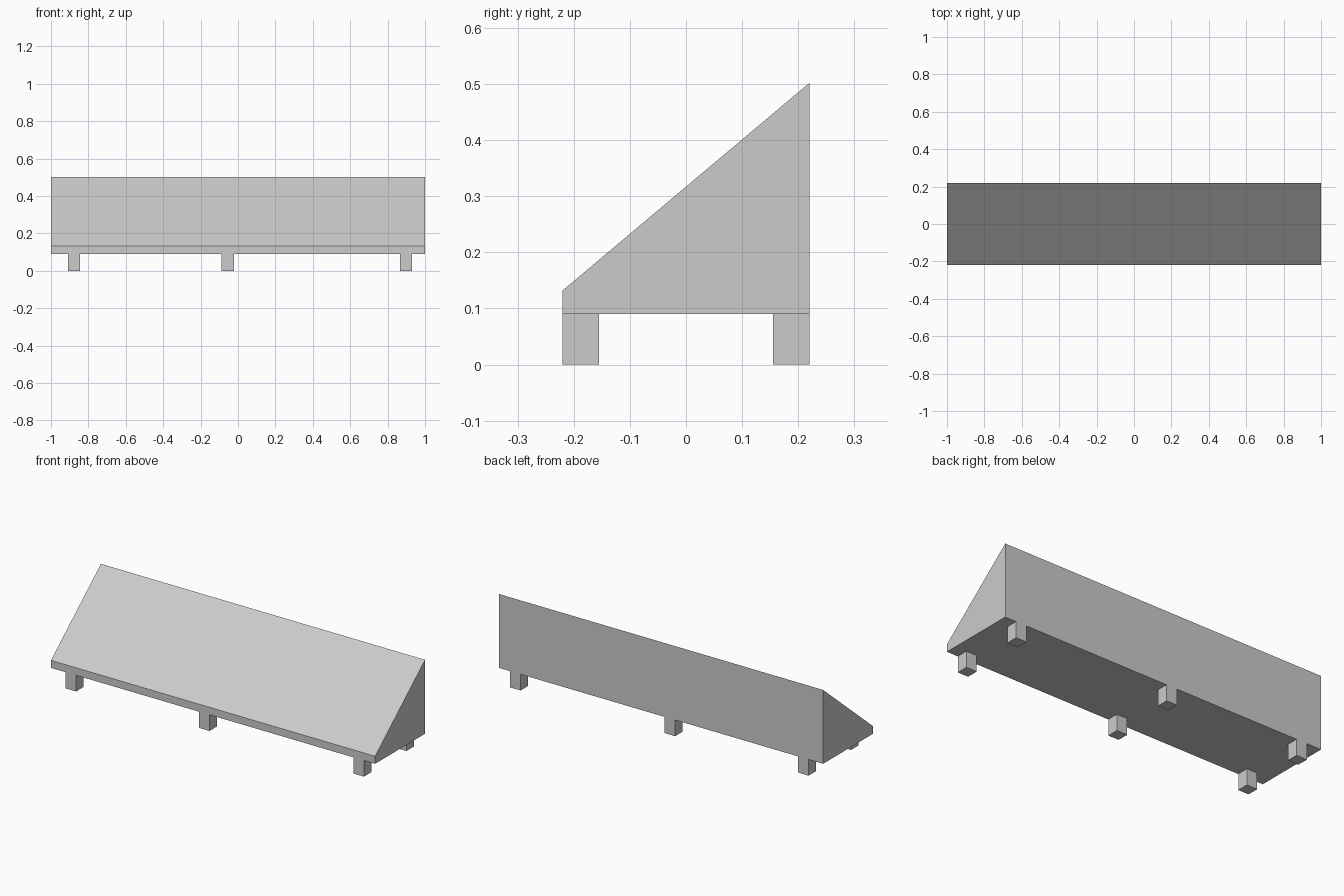
import bpy
import bmesh

cube = bpy.data.objects.get("Cube")
if cube:
    bpy.data.objects.remove(cube, do_unlink=True)

HALF_LENGTH, HALF_DEPTH = 1.0, 0.22
BASE, FRONT_TOP, BACK_TOP = 0.09, 0.132, 0.502
LEG = 0.065

grey = bpy.data.materials.new("light grey")
grey.use_nodes = True
grey.diffuse_color = (0.6, 0.6, 0.6, 1)
grey.node_tree.nodes["Principled BSDF"].inputs["Base Color"].default_value = (0.6, 0.6, 0.6, 1)


def extruded(name, profile, x0, x1):
    """Extrude a closed (y, z) profile along x."""
    bm = bmesh.new()
    face = bm.faces.new([bm.verts.new((x0, y, z)) for y, z in profile])
    result = bmesh.ops.extrude_face_region(bm, geom=[face])
    moved = [v for v in result["geom"] if isinstance(v, bmesh.types.BMVert)]
    bmesh.ops.translate(bm, verts=moved, vec=(x1 - x0, 0, 0))
    bmesh.ops.recalc_face_normals(bm, faces=bm.faces)
    mesh = bpy.data.meshes.new(name)
    bm.to_mesh(mesh)
    bm.free()
    mesh.materials.append(grey)
    obj = bpy.data.objects.new(name, mesh)
    bpy.context.collection.objects.link(obj)
    return obj


# Sloped body with a short upright front lip
extruded("sloped_body", [(-HALF_DEPTH, BASE), (HALF_DEPTH, BASE),
                         (HALF_DEPTH, BACK_TOP), (-HALF_DEPTH, FRONT_TOP)],
         -HALF_LENGTH, HALF_LENGTH)

# Three legs along the front and three along the back
for row, y in (("front", -HALF_DEPTH), ("back", HALF_DEPTH - LEG)):
    for side, x in (("right", -0.91), ("middle", -0.087), ("left", 0.866)):
        extruded(f"{row}_{side}_leg",
                 [(y, 0), (y + LEG, 0), (y + LEG, BASE), (y, BASE)], x, x + LEG)
